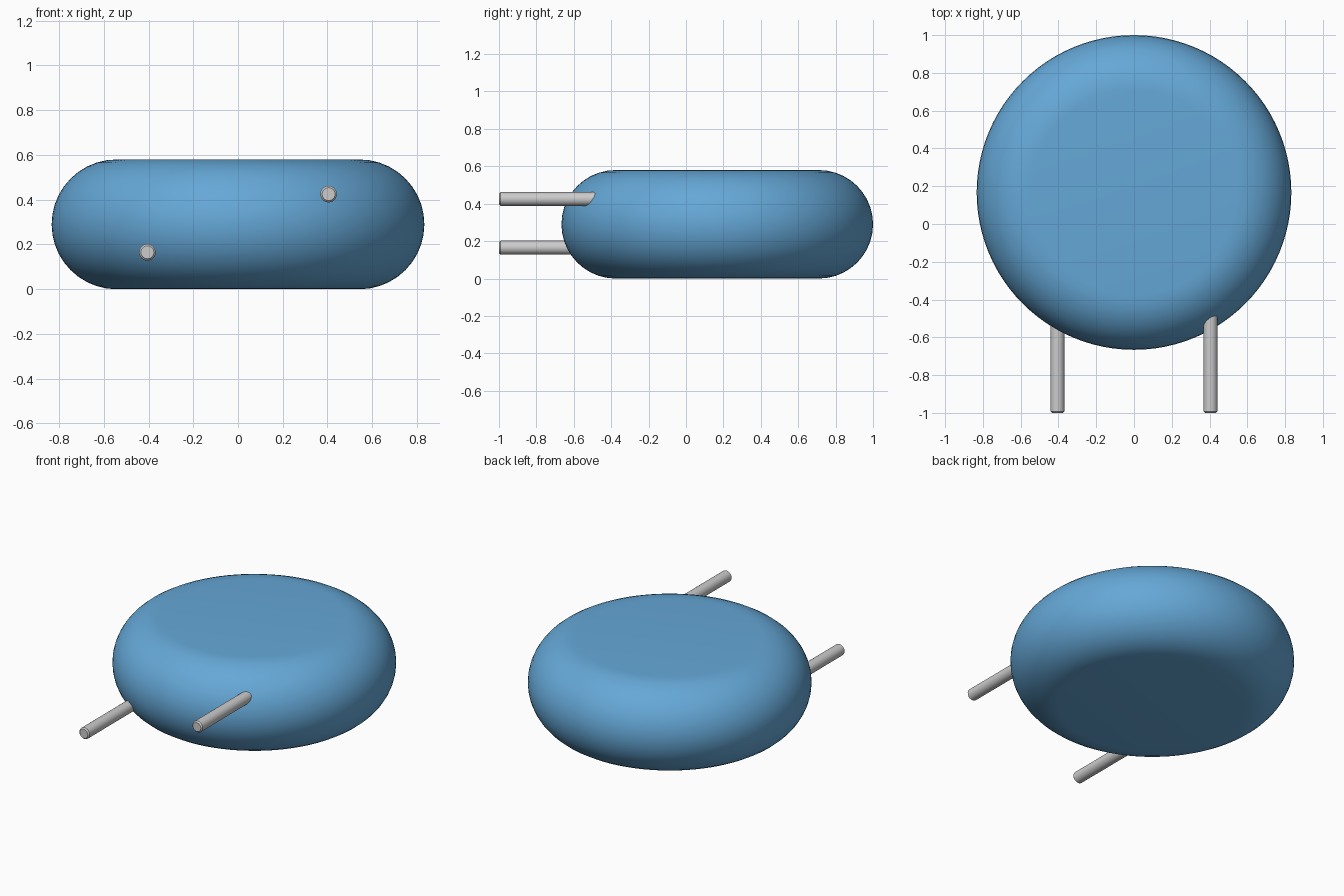
import bpy
from math import sin, cos, pi, radians

if "Cube" in bpy.data.objects:
    bpy.data.objects.remove(bpy.data.objects["Cube"])

HALF = 0.29            # half thickness of the body
RADIUS = 0.833         # outer radius of the body
CENTRE_Y = 0.167


def lathe(name, profile, segments):
    """Revolve (radius, height) points about z, closing both ends with flat caps."""
    verts, faces = [], []
    for r, z in profile:
        verts += [(r * cos(2 * pi * i / segments), r * sin(2 * pi * i / segments), z)
                  for i in range(segments)]
    for j in range(len(profile) - 1):
        for i in range(segments):
            k = (i + 1) % segments
            a, b = j * segments, (j + 1) * segments
            faces.append((a + i, a + k, b + k, b + i))
    faces.append(tuple(reversed(range(segments))))
    faces.append(tuple(range(len(verts) - segments, len(verts))))
    mesh = bpy.data.meshes.new(name)
    mesh.from_pydata(verts, [], faces)
    obj = bpy.data.objects.new(name, mesh)
    bpy.context.collection.objects.link(obj)
    bpy.ops.object.select_all(action='DESELECT')
    obj.select_set(True)
    bpy.context.view_layer.objects.active = obj
    bpy.ops.object.shade_smooth_by_angle(angle=radians(30))
    return obj


# Disc body with fully rounded rim
steps = 20
rim = [(RADIUS - HALF + HALF * cos(t), HALF + HALF * sin(t))
       for t in (-pi / 2 + pi * i / steps for i in range(steps + 1))]
body = lathe("disc_body", rim, 96)
body.location.y = CENTRE_Y
blue = bpy.data.materials.new("blue_coating")
blue.diffuse_color = (0.13, 0.39, 0.68, 1)
blue.use_nodes = True
blue.node_tree.nodes["Principled BSDF"].inputs["Base Color"].default_value = blue.diffuse_color
body.data.materials.append(blue)

# Two wire leads, one high and one low, running into the body from the front
R, LENGTH, C = 0.037, 0.56, 0.008
wire = [(R - C, 0), (R, C), (R, LENGTH - C), (R - C, LENGTH)]
for name, x, z in (("left_lead", -0.405, 0.165), ("right_lead", 0.405, 0.425)):
    lead = lathe(name, wire, 24)
    lead.rotation_euler.x = -pi / 2
    lead.location = (x, -1, z)
